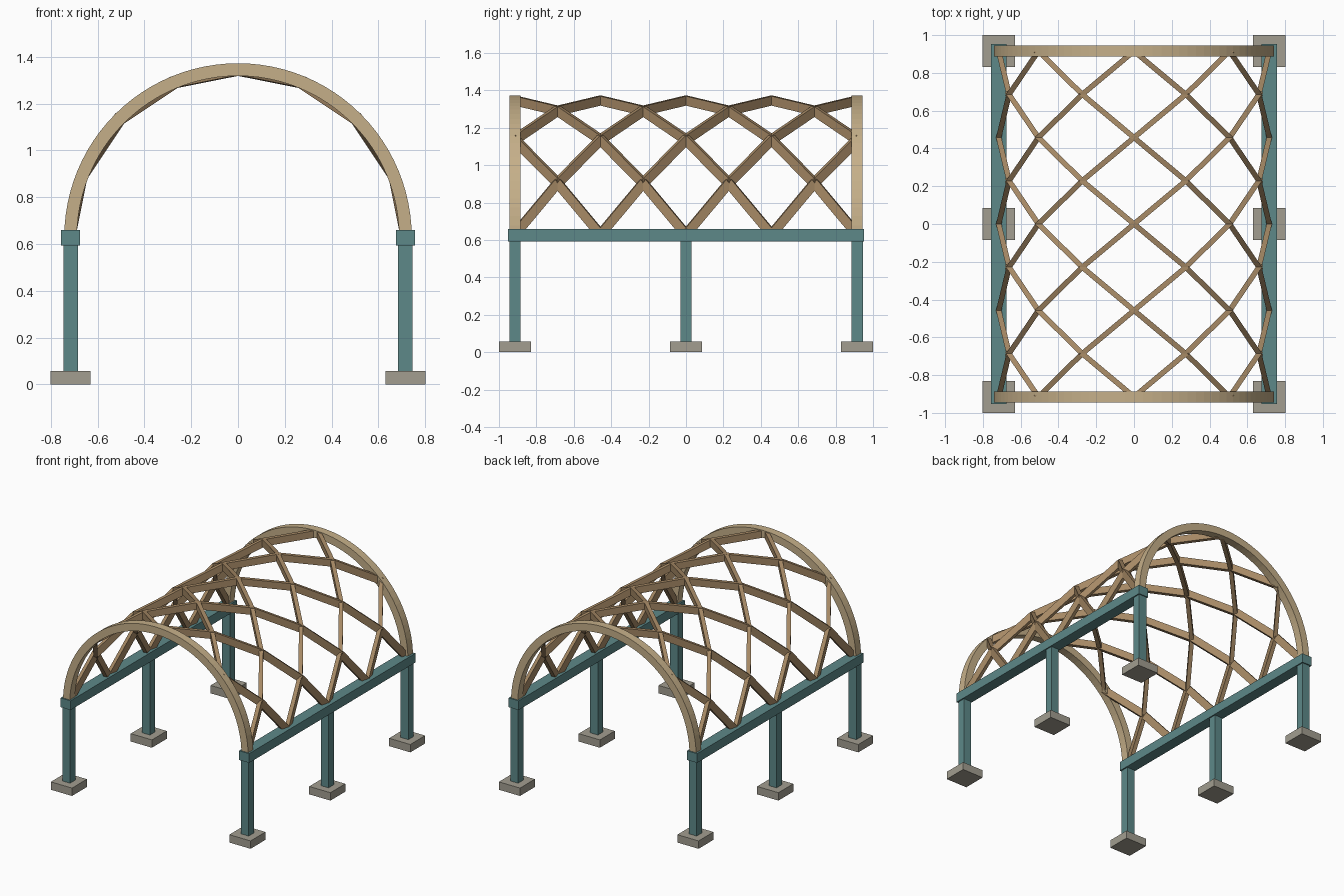
import bpy, bmesh
from math import sin, cos, pi
from mathutils import Vector, Matrix

if "Cube" in bpy.data.objects:
    bpy.data.objects.remove(bpy.data.objects["Cube"])

R, ZC = 0.716, 0.63          # vault radius and springing height
YE = 0.915                   # end arch / end post position
COLS = 8                     # lattice steps around the arc and along the length


def mat(name, rgb):
    m = bpy.data.materials.new(name)
    m.diffuse_color = (*rgb, 1)
    m.use_nodes = True
    m.node_tree.nodes["Principled BSDF"].inputs["Base Color"].default_value = m.diffuse_color
    return m


TEAL = mat("teal_paint", (0.11, 0.25, 0.25))
PALE = mat("pale_timber", (0.56, 0.43, 0.25))
WOOD = mat("timber", (0.38, 0.25, 0.13))
STONE = mat("concrete", (0.36, 0.34, 0.28))


def finish(bm, name, material):
    bmesh.ops.recalc_face_normals(bm, faces=bm.faces)
    me = bpy.data.meshes.new(name)
    bm.to_mesh(me)
    bm.free()
    me.materials.append(material)
    ob = bpy.data.objects.new(name, me)
    bpy.context.collection.objects.link(ob)
    return ob


def box(name, centre, size, material):
    bm = bmesh.new()
    bmesh.ops.create_cube(bm, size=1, matrix=Matrix.Translation(centre) @ Matrix.Diagonal((*size, 1)))
    return finish(bm, name, material)


# footings, posts and wall beams on both sides
for sx, side in ((-1, "left"), (1, "right")):
    x = sx * 0.716
    for y, place in ((-YE, "front"), (0, "middle"), (YE, "back")):
        box(f"{place}_{side}_footing", (x, y, 0.0285), (0.17, 0.17, 0.057), STONE)
        box(f"{place}_{side}_post", (x, y, 0.33), (0.062, 0.06, 0.55), TEAL)
    box(f"{side}_wall_beam", (x, 0, 0.626), (0.08, 1.906, 0.067), TEAL)


# end arches: rectangular section swept round a half circle
def arch(name, y, segs=48, depth=0.054, width=0.058):
    bm = bmesh.new()
    rings = []
    for k in range(segs + 1):
        a = pi * k / segs
        rings.append([bm.verts.new((r * cos(a), y + dy, ZC + r * sin(a)))
                      for r, dy in ((R - depth / 2, -width / 2), (R + depth / 2, -width / 2),
                                    (R + depth / 2, width / 2), (R - depth / 2, width / 2))])
    for p, q in zip(rings, rings[1:]):
        for i in range(4):
            j = (i + 1) % 4
            bm.faces.new((p[i], p[j], q[j], q[i]))
    bm.faces.new(rings[0])
    bm.faces.new(rings[-1])
    finish(bm, name, PALE)


arch("front_arch", -YE)
arch("back_arch", YE)


# lamella lattice: upright rectangular bars between staggered nodes
def node(i, j):
    a = pi * i / COLS
    return Vector((R * cos(a), -YE + 2 * YE * j / COLS, ZC + R * sin(a)))


def add_bar(bm, p, q, width=0.028, depth=0.05):
    d = q - p
    along = d.normalized()
    across = Vector((0, 0, 1)).cross(along).normalized()
    up = along.cross(across)
    m = Matrix((across * width, along * (d.length + 0.008), up * depth)).transposed().to_4x4()
    m.translation = (p + q) / 2
    bmesh.ops.create_cube(bm, size=1, matrix=m)


for step, name in ((1, "lattice_bars_forward"), (-1, "lattice_bars_backward")):
    bm = bmesh.new()
    for i in range(COLS):
        for j in range(COLS + 1):
            if (i + j) % 2 == 0 and 0 <= j + step <= COLS:
                add_bar(bm, node(i, j), node(i + 1, j + step))
    finish(bm, name, WOOD)
